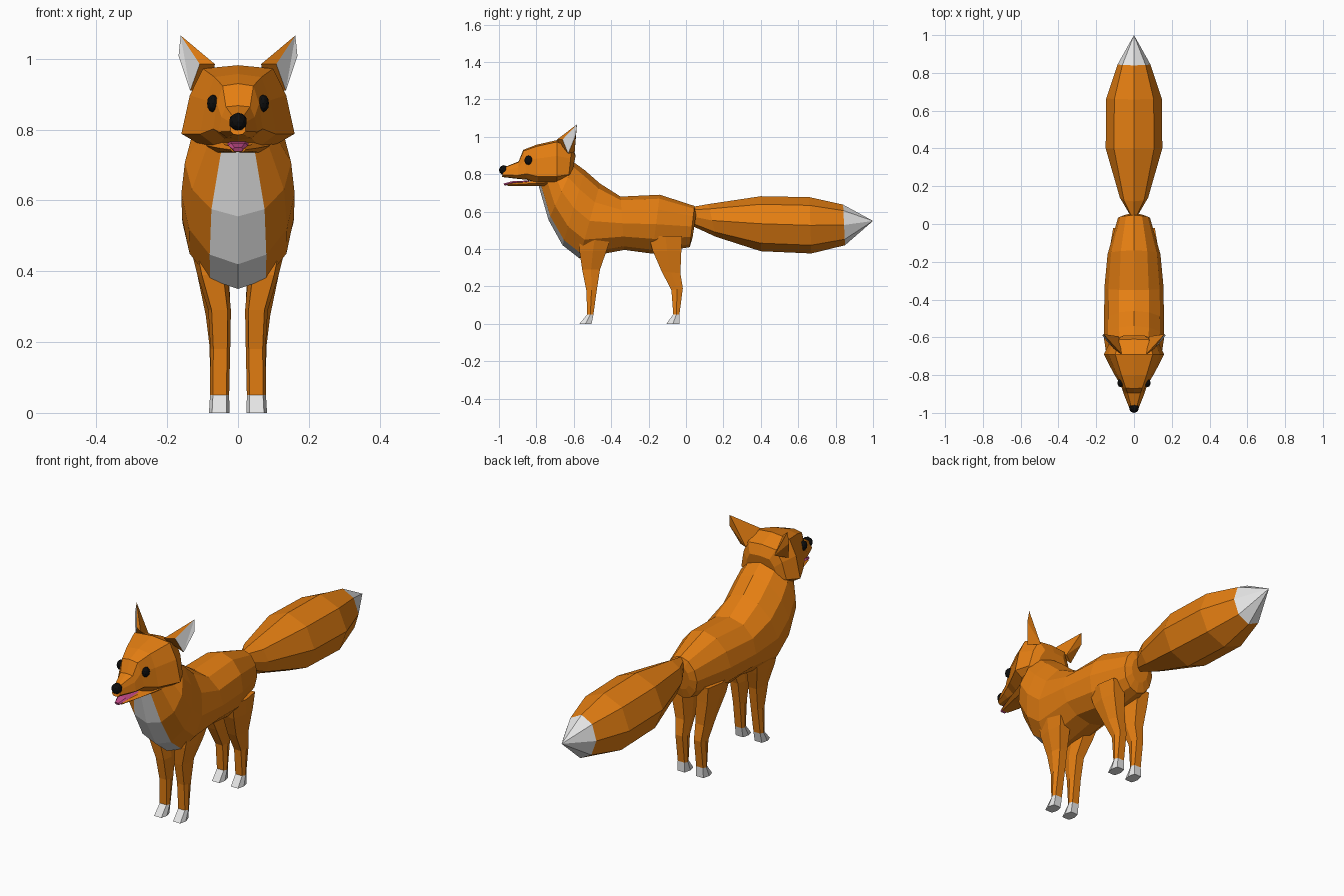
import bpy, bmesh, math
from mathutils import Vector, Matrix


def material(name, rgb):
    m = bpy.data.materials.new(name)
    m.diffuse_color = (*rgb, 1)
    return m


ORANGE = material("orange fur", (0.78, 0.21, 0.006))
WHITE = material("white fur", (0.8, 0.8, 0.8))
BLACK = material("black", (0.004, 0.004, 0.004))
PINK = material("tongue pink", (0.55, 0.07, 0.25))


def finish(name, bm, mats):
    bmesh.ops.remove_doubles(bm, verts=bm.verts, dist=0.0005)
    bmesh.ops.recalc_face_normals(bm, faces=bm.faces)
    me = bpy.data.meshes.new(name)
    bm.to_mesh(me)
    bm.free()
    for m in mats:
        me.materials.append(m)
    ob = bpy.data.objects.new(name, me)
    bpy.context.collection.objects.link(ob)
    return ob


def round_profile(n):
    """Half of an n-sided ellipse: (share of half width, share from a to b)."""
    return [(math.sin(2 * math.pi * k / n), 0.5 - 0.5 * math.cos(2 * math.pi * k / n))
            for k in range(n // 2 + 1)]


def loft(name, sections, profile, mats=(ORANGE,), second=None, side=1):
    """Skin sections (ya, za, yb, zb, half width, centre x); each ring spans a to b."""
    bm = bmesh.new()
    outline = profile + [(-u, t) for u, t in reversed(profile) if u > 1e-5]
    rings = []
    for ya, za, yb, zb, w, *x in sections:
        cx = x[0] if x else 0
        rings.append([bm.verts.new((side * (cx + u * w), ya + (yb - ya) * t, za + (zb - za) * t))
                      for u, t in outline])
    n = len(outline)
    for i in range(len(rings) - 1):
        for j in range(n):
            k = (j + 1) % n
            f = bm.faces.new((rings[i][j], rings[i][k], rings[i + 1][k], rings[i + 1][j]))
            if second and second(i, j, n):
                f.material_index = 1
    bm.faces.new(rings[0])
    end = bm.faces.new(rings[-1])
    if second and second(len(rings) - 2, 0, n):
        end.material_index = 1
    return finish(name, bm, mats)


# Body and neck, with a white chest strip along the front
loft("body", [
    (0.035, 0.46, 0.055, 0.59, 0.05),
    (0.02, 0.41, 0.045, 0.63, 0.085),
    (-0.18, 0.375, -0.14, 0.69, 0.14),
    (-0.33, 0.395, -0.35, 0.68, 0.157),
    (-0.57, 0.35, -0.46, 0.75, 0.158),
    (-0.66, 0.42, -0.54, 0.82, 0.16),
    (-0.735, 0.555, -0.595, 0.86, 0.15),
    (-0.79, 0.745, -0.62, 0.88, 0.09)],
    round_profile(12), (ORANGE, WHITE), lambda i, j, n: i >= 4 and j in (0, n - 1))

# Tail with a white tip
loft("tail", [
    (0.04, 0.52, 0.035, 0.625, 0.015),
    (0.16, 0.465, 0.12, 0.64, 0.075),
    (0.40, 0.388, 0.40, 0.682, 0.15),
    (0.67, 0.376, 0.66, 0.677, 0.147),
    (0.85, 0.42, 0.84, 0.637, 0.087),
    (1.0, 0.55, 1.0, 0.5502, 0.0002)],
    round_profile(8), (ORANGE, WHITE), lambda i, j, n: i == 4)

# Head: wide low cheeks, flat crown, tapering to the snout
head_profile = [(0, 0), (0.56, 0.03), (1, 0.2), (0.85, 0.65), (0.62, 0.96), (0, 1)]
loft("head", [
    (-0.615, 0.78, -0.59, 0.90, 0.09),
    (-0.63, 0.76, -0.61, 0.95, 0.127),
    (-0.69, 0.74, -0.69, 0.982, 0.16),
    (-0.79, 0.745, -0.80, 0.957, 0.107),
    (-0.85, 0.77, -0.87, 0.93, 0.07),
    (-0.90, 0.775, -0.895, 0.868, 0.055),
    (-0.985, 0.785, -0.97, 0.838, 0.022)], head_profile)

# Lower jaw and tongue
box = [(0.7, 0), (1, 0.5), (0.7, 1)]
loft("lower_jaw", [
    (-0.74, 0.735, -0.74, 0.775, 0.09),
    (-0.86, 0.738, -0.86, 0.758, 0.055),
    (-0.955, 0.737, -0.955, 0.75, 0.022)], box)
loft("tongue", [
    (-0.84, 0.756, -0.84, 0.766, 0.03),
    (-0.93, 0.748, -0.93, 0.762, 0.028),
    (-0.97, 0.738, -0.975, 0.75, 0.014)], box, (PINK,))


def bead(name, centre, radii):
    bm = bmesh.new()
    bmesh.ops.create_icosphere(bm, subdivisions=2, radius=1,
                               matrix=Matrix.LocRotScale(Vector(centre), None, Vector(radii)))
    return finish(name, bm, (BLACK,))


# Nose
bead("nose", (0, -0.974, 0.822), (0.026, 0.026, 0.026))

# Ear corners: tip, inner front, outer low, outer back, front rim, back
ear_points = [(0.162, -0.583, 1.066), (0.065, -0.69, 0.985), (0.135, -0.63, 0.91),
              (0.168, -0.59, 1.008), (0.108, -0.66, 0.985), (0.08, -0.595, 0.92)]
ear_faces = [(0, 4, 2), (0, 2, 3), (0, 1, 4), (0, 5, 1), (0, 3, 5), (3, 2, 5), (1, 5, 2, 4)]

for side, label in ((1, "left"), (-1, "right")):
    # Eyes
    bead("eye_" + label, (side * 0.071, -0.842, 0.874), (0.017, 0.022, 0.025))

    # Ears, white on the outward side
    bm = bmesh.new()
    vs = [bm.verts.new((side * x, y, z)) for x, y, z in ear_points]
    for i, f in enumerate(ear_faces):
        bm.faces.new([vs[k] for k in f]).material_index = 1 if i < 2 else 0
    finish("ear_" + label, bm, (ORANGE, WHITE))

    # Legs with white paws
    loft("front_leg_" + label, [
        (-0.57, 0.47, -0.40, 0.47, 0.055, 0.08),
        (-0.57, 0.39, -0.425, 0.39, 0.043, 0.072),
        (-0.555, 0.29, -0.46, 0.29, 0.032, 0.052),
        (-0.533, 0.18, -0.477, 0.18, 0.028, 0.05),
        (-0.528, 0.05, -0.495, 0.05, 0.027, 0.052),
        (-0.57, 0, -0.505, 0, 0.029, 0.053)],
        box, (ORANGE, WHITE), lambda i, j, n: i == 4, side)
    loft("back_leg_" + label, [
        (-0.20, 0.47, -0.02, 0.47, 0.05, 0.075),
        (-0.178, 0.39, -0.025, 0.39, 0.045, 0.07),
        (-0.13, 0.28, -0.03, 0.27, 0.035, 0.056),
        (-0.078, 0.18, -0.017, 0.19, 0.028, 0.052),
        (-0.068, 0.05, -0.035, 0.05, 0.027, 0.052),
        (-0.105, 0, -0.035, 0, 0.029, 0.053)],
        box, (ORANGE, WHITE), lambda i, j, n: i == 4, side)
